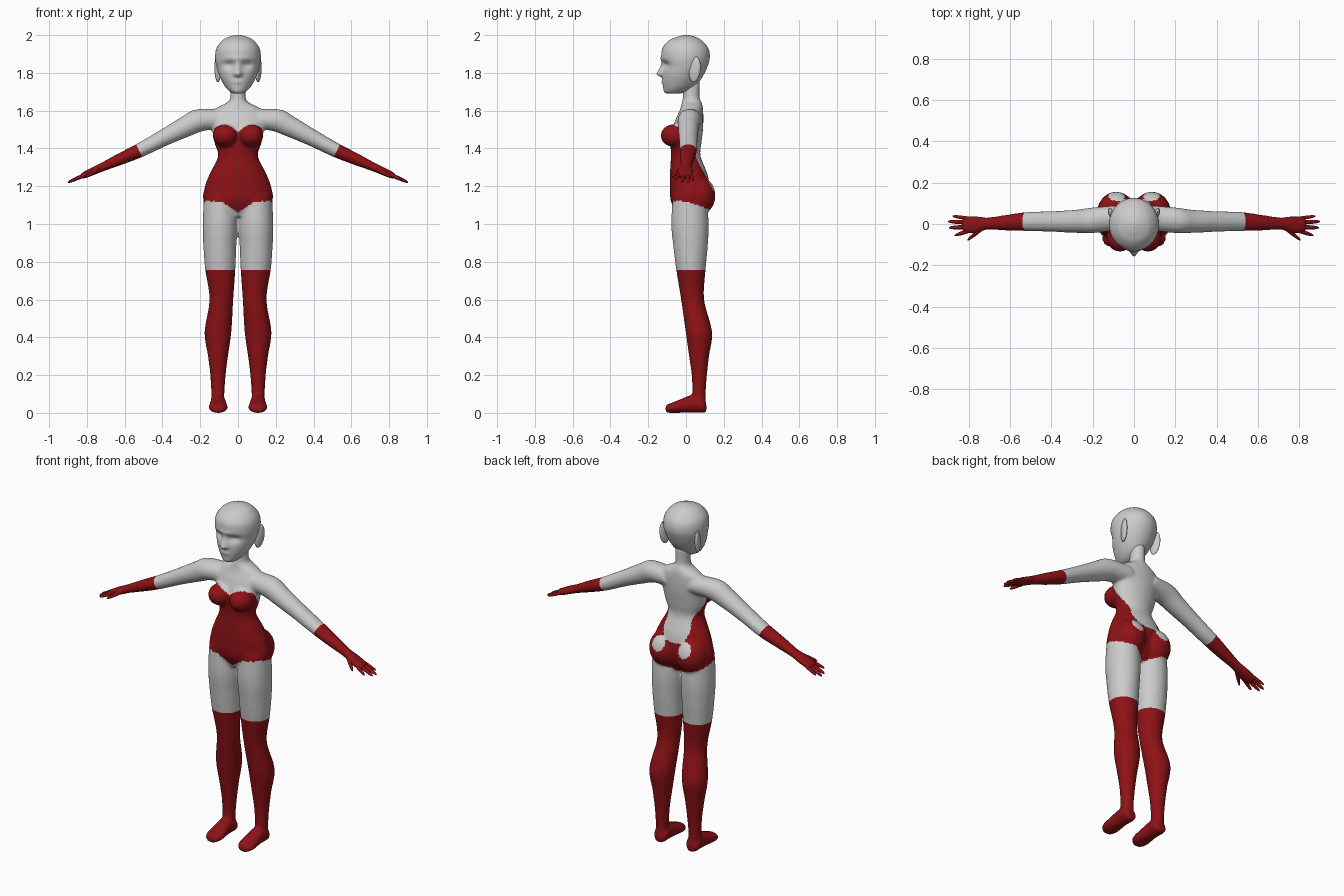
import bpy, bmesh, math
from mathutils import Vector, Matrix

cube = bpy.data.objects.get("Cube")
if cube:
    bpy.data.objects.remove(cube, do_unlink=True)


def material(name, color):
    m = bpy.data.materials.new(name)
    m.use_nodes = True
    m.diffuse_color = color
    bsdf = m.node_tree.nodes["Principled BSDF"]
    bsdf.inputs["Base Color"].default_value = color
    bsdf.inputs["Roughness"].default_value = 0.6
    return m


SKIN = material("pale grey skin", (0.6, 0.6, 0.6, 1))
RED = material("deep red cloth", (0.27, 0.006, 0.008, 1))
X, Y, Z = Vector((1, 0, 0)), Vector((0, 1, 0)), Vector((0, 0, 1))


def spline(rows, steps):
    """Smoothly interpolate rows of numbers (Catmull-Rom)."""
    out = []
    for i in range(len(rows) - 1):
        p = [rows[max(0, min(len(rows) - 1, i + k))] for k in (-1, 0, 1, 2)]
        for s in range(steps):
            t = s / steps
            out.append([b + t / 2 * (c - a + t * (2*a - 5*b + 4*c - d + t * (3*(b - c) + d - a)))
                        for a, b, c, d in zip(*p)])
    return out + [list(rows[-1])]


def loft(bm, rows, u, v, steps=5, sides=32):
    """Skin ellipses given as x, y, z, radius along u, radius along v."""
    rings = []
    for x, y, z, a, b in spline(rows, steps):
        ring = []
        for k in range(sides):
            t = math.tau * k / sides
            ring.append(bm.verts.new(Vector((x, y, z)) + u * a * math.cos(t) + v * b * math.sin(t)))
        rings.append(ring)
    for r, s in zip(rings, rings[1:]):
        for k in range(sides):
            j = (k + 1) % sides
            bm.faces.new((r[k], r[j], s[j], s[k]))
    bm.faces.new(rings[0])
    bm.faces.new(rings[-1])


def ball(bm, pos, radii, turn=0, tilt=0):
    mat = (Matrix.Translation(pos) @ Matrix.Rotation(turn, 4, 'Z') @ Matrix.Rotation(tilt, 4, 'X')
           @ Matrix.Diagonal((*radii, 1)))
    bmesh.ops.create_uvsphere(bm, u_segments=32, v_segments=20, radius=1, matrix=mat)


def finish(bm, name, mats):
    bmesh.ops.recalc_face_normals(bm, faces=bm.faces)
    for f in bm.faces:
        f.smooth = True
    me = bpy.data.meshes.new(name)
    bm.to_mesh(me)
    bm.free()
    for m in mats:
        me.materials.append(m)
    ob = bpy.data.objects.new(name, me)
    bpy.context.collection.objects.link(ob)
    return ob


def arm_z(x):
    return 1.39 - 0.447 * (x - 0.52)


# Torso and neck: height, half width, front y, back y
torso = [(1.04, .09, -.04, .08), (1.12, .18, -.08, .12), (1.2, .175, -.085, .125),
         (1.27, .148, -.085, .112), (1.36, .106, -.08, .077), (1.43, .125, -.082, .082),
         (1.5, .138, -.074, .09), (1.56, .15, -.052, .092), (1.61, .12, -.03, .09),
         (1.645, .055, -.022, .083), (1.67, .041, -.017, .072), (1.76, .04, -.015, .074)]
# Leg: height, centre x, half width, front y, back y
leg = [(1.15, .095, .085, -.07, .11), (1.0, .095, .092, -.078, .12), (.88, .096, .087, -.067, .115),
       (.76, .094, .08, -.052, .104), (.6, .088, .063, -.026, .096), (.43, .106, .071, -.002, .138),
       (.3, .106, .053, .016, .122), (.2, .106, .041, .03, .111), (.1, .107, .035, .033, .104),
       (.04, .107, .038, .03, .105)]
# Foot: y, half width, height
foot = [(.108, .025, .05), (.085, .042, .085), (.03, .042, .095), (-.03, .048, .072),
        (-.07, .05, .056), (-.098, .038, .046), (-.108, .022, .036)]
# Arm: x, z, thickness radius, y radius, centre y
arm = [(.08, 1.555, .06, .06, .03), (.2, 1.55, .062, .062, .018), (.28, 1.514, .055, .056, .013),
       (.39, 1.458, .045, .05, .012), (.52, 1.39, .038, .046, .012), (.62, 1.345, .032, .038, .006),
       (.71, 1.305, .024, .03, .002), (.76, 1.283, .021, .042, -.003), (.81, 1.26, .018, .042, -.004),
       (.83, 1.251, .013, .034, -.004)]

bm = bmesh.new()
loft(bm, [(0, (f + b) / 2, z, w, (b - f) / 2) for z, w, f, b in torso], X, Y)
for s in (1, -1):
    loft(bm, [(s * x, (f + b) / 2, z, w, (b - f) / 2) for z, x, w, f, b in leg], X, Y)
    loft(bm, [(s * .105, y, h / 2, w, h / 2) for y, w, h in foot], X, Z)
    loft(bm, [(s * x, y, z, a, b) for x, z, a, b, y in arm], Vector((s * .447, 0, .894)), Y)
    ball(bm, (s * .068, -.064, 1.468), (.066, .07, .06))     # bust
    ball(bm, (s * .086, .062, 1.15), (.09, .094, .105))      # seat
draft = finish(bm, "body_draft", [])

# Fuse the overlapping volumes into one smooth skin
mod = draft.modifiers.new("Fuse", 'REMESH')
mod.mode, mod.voxel_size = 'VOXEL', 0.008
mod = draft.modifiers.new("Relax", 'SMOOTH')
mod.factor, mod.iterations = 0.5, 7
fused = bpy.data.meshes.new_from_object(draft.evaluated_get(bpy.context.evaluated_depsgraph_get()))
bpy.data.objects.remove(draft, do_unlink=True)
bm = bmesh.new()
bm.from_mesh(fused)
bpy.data.meshes.remove(fused)


def cut(co, no, keep):
    faces = [f for f in bm.faces if keep(f.calc_center_median())]
    geom = faces + list({e for f in faces for e in f.edges}) + list({v for f in faces for v in f.verts})
    bmesh.ops.bisect_plane(bm, geom=geom, plane_co=co, plane_no=no)


# Clean edges for stockings and gloves
STOCKING = 0.757
cut((0, 0, STOCKING), Z, lambda c: abs(c.z - STOCKING) < .05)
for s in (1, -1):
    cut((s * .525, 0, 1.39), (s * .894, 0, -.447), lambda c: .4 < s * c.x < .65)


def is_red(c):
    ax = abs(c.x)
    if c.z < STOCKING:
        return True
    if ax > .3:
        return (ax - .525) * .894 - (c.z - 1.39) * .447 > 0
    if ax > .2:
        return False
    front = 1.485 + .04 * math.sin(min(ax / .07, 1) * math.pi / 2) - max(0, ax - .09) * .5
    top = min(front, 1.49 - 1.9 * (c.y + .02))
    hem = 1.06 + .06 * min(ax / .09, 1) - max(0, c.y) * .35
    return hem < c.z < top


for f in bm.faces:
    f.material_index = int(is_red(f.calc_center_median()))
finish(bm, "body", [SKIN, RED])

# Fingers and thumbs: base x, base y, tip x, tip y, drop, radius
digits = [(.80, -.034, .868, -.055, 0, .010), (.81, -.014, .895, -.018, 0, .0105),
          (.81, .008, .90, .012, 0, .0105), (.80, .027, .878, .038, 0, .009),
          (.735, -.022, .805, -.077, .012, .0115)]
for s, side in ((1, "left"), (-1, "right")):
    bm = bmesh.new()
    for x0, y0, x1, y1, drop, r in digits:
        rows = []
        for t, k in ((0, 1), (.5, .95), (.85, .7), (1, .2)):
            x = x0 + (x1 - x0) * t
            rows.append((s * x, y0 + (y1 - y0) * t, arm_z(x) - drop * t, r * k, r * k))
        loft(bm, rows, Vector((s * .447, 0, .894)), Y, 4, 12)
    finish(bm, side + "_fingers", [RED])


def bump(d, width):
    return math.exp(-(d / width) ** 2)


# Head: height, front y, back y, half width
skull = [(1.69, -.1, -.04, .02), (1.70, -.116, .005, .042), (1.73, -.122, .05, .07),
         (1.78, -.126, .088, .097), (1.83, -.123, .112, .113), (1.88, -.13, .126, .121),
         (1.93, -.125, .118, .114), (1.97, -.092, .085, .085), (1.99, -.05, .052, .052),
         (2.0, -.012, .018, .015)]
bm = bmesh.new()
loft(bm, [(0, (f + b) / 2, z, w, (b - f) / 2) for z, f, b, w in skull], X, Y, 7, 96)
for v in bm.verts:
    x, y, z = v.co
    if y < 0:
        ax = abs(x)
        rise = max(0, min(1, (1.865 - z) / .072)) if z > 1.793 else bump(z - 1.793, .012)
        v.co.y += .017 * bump(ax - .048, .032) * bump(z - 1.843, .02)     # eye sockets
        v.co.y -= .005 * bump(x, .06) * bump(z - 1.875, .015)             # brow
        v.co.y -= .032 * bump(x, .013 + .008 * rise) * rise               # nose
        v.co.y -= .005 * bump(x, .028) * bump(z - 1.752, .010)            # lips
finish(bm, "head", [SKIN])

# Ears
bm = bmesh.new()
for s in (1, -1):
    ball(bm, (s * .108, .046, 1.818), (.014, .032, .068), turn=-s * .35, tilt=-.12)
finish(bm, "ears", [SKIN])
